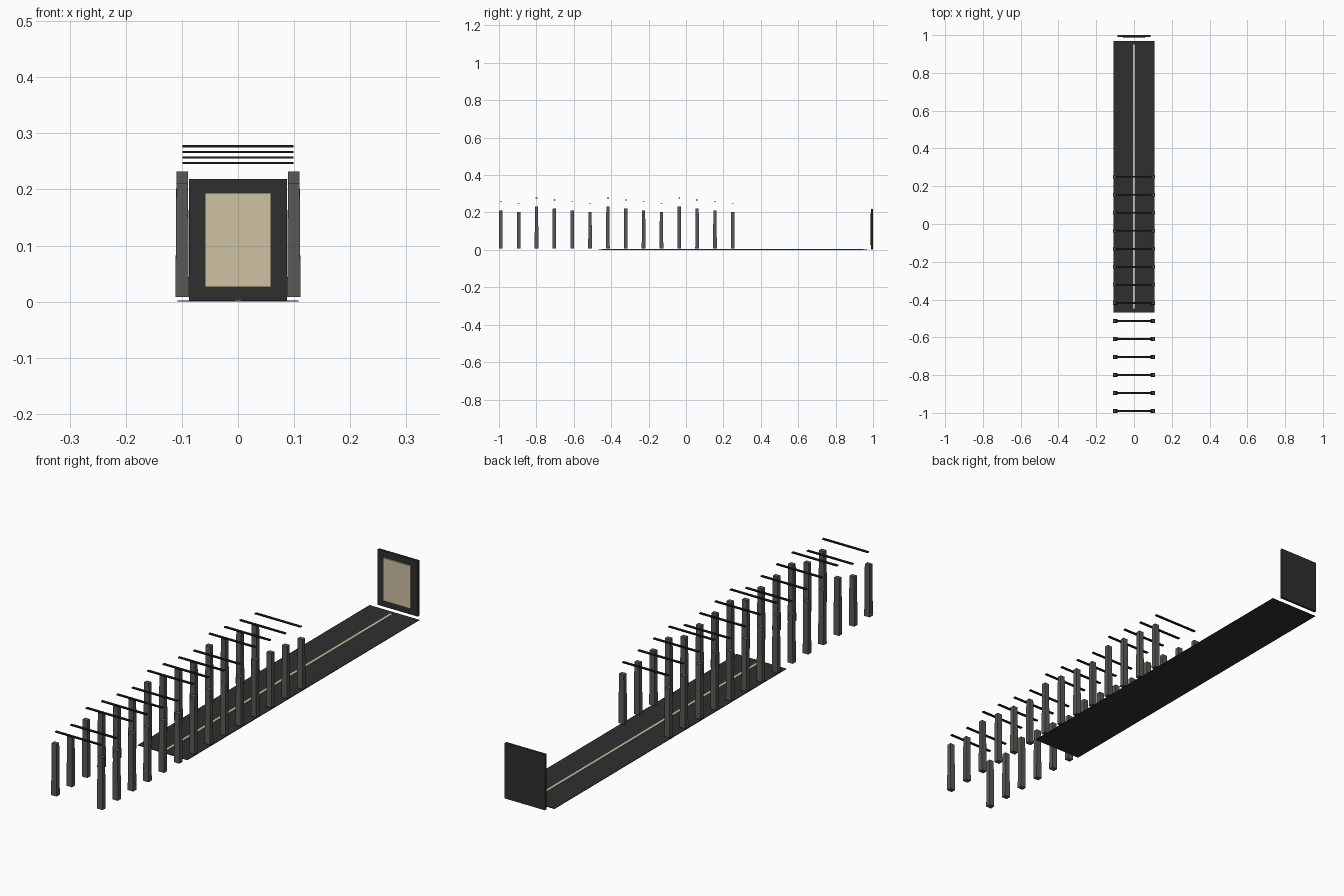
import bpy, bmesh

if "Cube" in bpy.data.objects:
    bpy.data.objects.remove(bpy.data.objects["Cube"])


def material(name, rgb):
    m = bpy.data.materials.new(name)
    m.diffuse_color = (*rgb, 1)
    m.use_nodes = True
    m.node_tree.nodes["Principled BSDF"].inputs["Base Color"].default_value = m.diffuse_color
    return m


stone = material("warm grey stone", (0.105, 0.099, 0.089))
charcoal = material("charcoal", (0.028, 0.028, 0.028))
black = material("near black", (0.012, 0.012, 0.012))
cream = material("cream", (0.62, 0.54, 0.36))


def box(name, lo, hi, mat, taper=1.0):
    """Box between two corners; taper scales the top around its centre."""
    bm = bmesh.new()
    bmesh.ops.create_cube(bm, size=1)
    for v in bm.verts:
        k = taper if v.co.z > 0 else 1.0
        for i in range(3):
            f = k if i < 2 else 1.0
            v.co[i] = (lo[i] + hi[i]) / 2 + v.co[i] * f * (hi[i] - lo[i])
    me = bpy.data.meshes.new(name)
    bm.to_mesh(me)
    bm.free()
    me.materials.append(mat)
    ob = bpy.data.objects.new(name, me)
    bpy.context.collection.objects.link(ob)
    return ob


# Walkway and its centre line
box("walkway", (-0.108, -0.468, 0), (0.108, 0.97, 0.002), charcoal)
box("centre_line", (-0.005, -0.448, 0.002), (0.005, 0.95, 0.004), cream)

# End wall with its pale panel
box("end_wall", (-0.087, 0.99, 0.001), (0.087, 1.0, 0.219), charcoal)
box("wall_panel", (-0.059, 0.985, 0.026), (0.059, 0.991, 0.194), cream)

# Colonnade: pillar pairs with a floating beam above, heights cycle by four
tops = (0.212, 0.202, 0.232, 0.222)
for i in range(14):
    y = -0.99 + i * 0.0954
    top = tops[i % 4]
    for side, s in (("left", -1), ("right", 1)):
        x = s * 0.0995
        box(f"pillar_{side}_{i + 1}", (x - 0.012, y - 0.01, 0.008),
            (x + 0.012, y + 0.01, top), stone, 0.86)
    z = top + 0.045
    box(f"beam_{i + 1}", (-0.099, y - 0.005, z - 0.002),
        (0.099, y + 0.005, z + 0.002), black)
